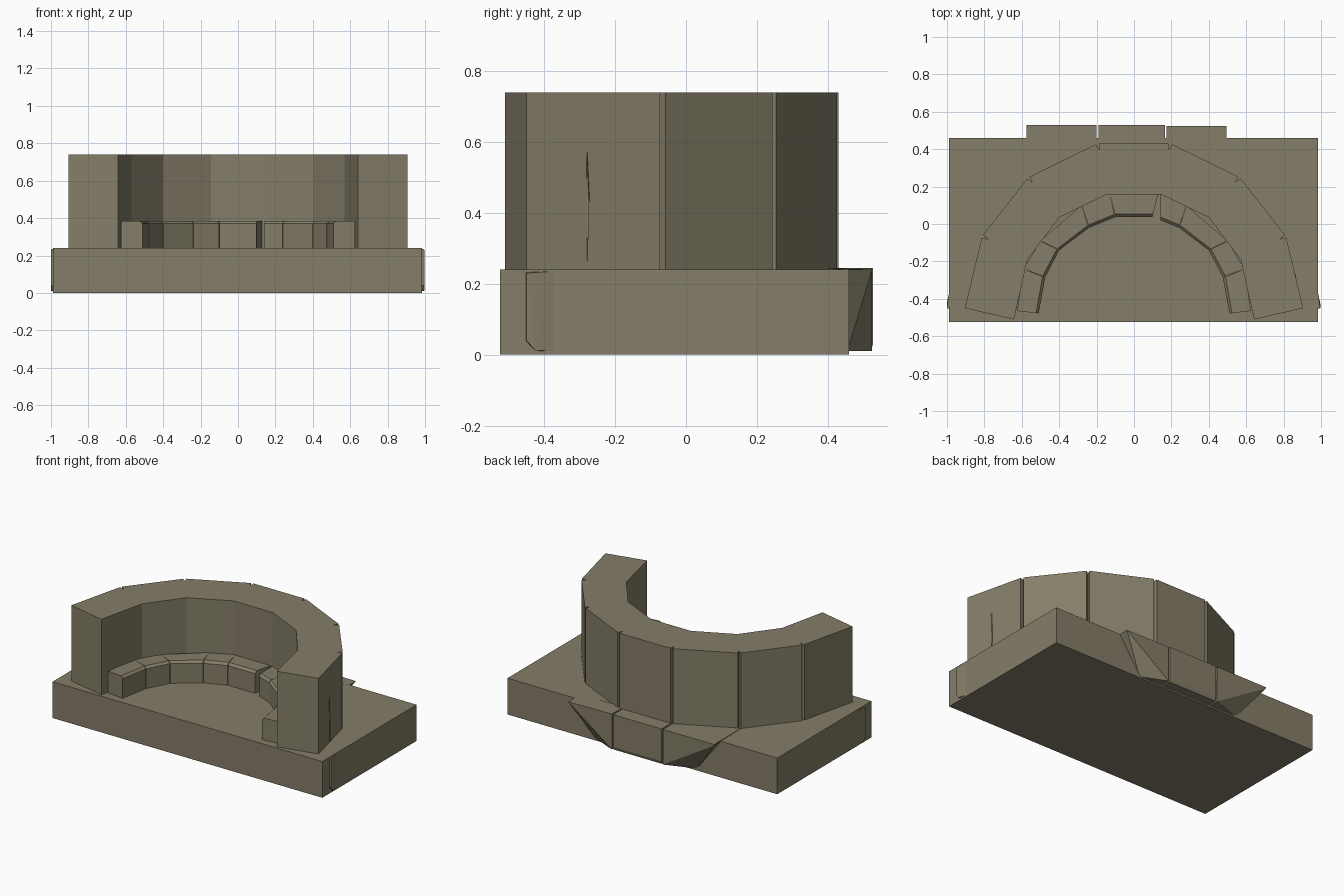
import bpy, bmesh
from mathutils import Vector

if "Cube" in bpy.data.objects:
    bpy.data.objects.remove(bpy.data.objects["Cube"], do_unlink=True)

STONE = (0.23, 0.205, 0.138, 1)
stone = bpy.data.materials.new("weathered stone")
stone.use_nodes = True
stone.diffuse_color = STONE
bsdf = stone.node_tree.nodes["Principled BSDF"]
bsdf.inputs["Base Color"].default_value = STONE
bsdf.inputs["Roughness"].default_value = 0.9


def finish(name, bm):
    bmesh.ops.recalc_face_normals(bm, faces=bm.faces)
    mesh = bpy.data.meshes.new(name)
    bm.to_mesh(mesh)
    bm.free()
    mesh.materials.append(stone)
    obj = bpy.data.objects.new(name, mesh)
    bpy.context.collection.objects.link(obj)
    return obj


def prism(name, outline, z0, z1):
    """Extrude a plan outline upwards."""
    bm = bmesh.new()
    face = bm.faces.new([bm.verts.new((x, y, z0)) for x, y in outline])
    grown = bmesh.ops.extrude_face_region(bm, geom=[face])["geom"]
    for v in grown:
        if isinstance(v, bmesh.types.BMVert):
            v.co.z = z1
    return finish(name, bm)


def hull(name, points):
    """Faceted stone wrapped around a few corners."""
    bm = bmesh.new()
    for p in points:
        bm.verts.new(p)
    bmesh.ops.convex_hull(bm, input=bm.verts)
    bmesh.ops.dissolve_limit(bm, angle_limit=0.01, verts=bm.verts, edges=bm.edges)
    return finish(name, bm)


def mirrored(half):
    return half + [(-x, y) for x, y in reversed(half)]


# Rectangular base slab
BASE_TOP = 0.24
prism("base_slab", [(-0.99, -0.525), (0.985, -0.525), (0.985, 0.46), (-0.99, 0.46)], 0, BASE_TOP)

# Curved wall with a narrow joint cut into each outer corner
outer = [Vector(p) for p in mirrored([(-0.905, -0.45), (-0.812, -0.065), (-0.565, 0.25), (-0.195, 0.43)])]
inner = mirrored([(-0.642, -0.51), (-0.57, -0.19), (-0.4, 0.035), (-0.145, 0.158)])
plan = [outer[0]]
for before, corner, after in zip(outer, outer[1:], outer[2:]):
    plan += [corner + (before - corner).normalized() * 0.01,
             corner - (corner - Vector((0, -0.45))).normalized() * 0.035,
             corner + (after - corner).normalized() * 0.008]
plan += [outer[-1]] + inner[::-1]
prism("curved_wall", plan, BASE_TOP, 0.74)

# Low ledge of separate stones along the inside of the wall
ledge_front = mirrored([(-0.51, -0.48), (-0.475, -0.285), (-0.4, -0.14), (-0.24, -0.02), (-0.1, 0.037)])
ledge_back = mirrored([(-0.625, -0.465), (-0.59, -0.24), (-0.5, -0.09), (-0.28, 0.1), (-0.13, 0.165)])
LEDGE_TOP = 0.385
for i in range(len(ledge_front) - 1):
    a, b = Vector(ledge_front[i]), Vector(ledge_front[i + 1])
    c, d = Vector(ledge_back[i + 1]), Vector(ledge_back[i])
    if i == 5:  # open wedge beside the middle stone
        a, d = a.lerp(b, 0.3), d.lerp(c, 0.08)
    a, b = a.lerp(b, 0.01), b.lerp(a, 0.01)
    corners = [(p.x, p.y, BASE_TOP) for p in (a, b, c, d)]
    corners += [(p.x, p.y, LEDGE_TOP) for p in (c, d, a.lerp(d, 0.12), b.lerp(c, 0.12))]
    corners += [(p.x, p.y, LEDGE_TOP - 0.015) for p in (a, b)]
    hull(f"ledge_stone_{i + 1}", corners)

# Facing stones projecting from the back of the base
LIP = BASE_TOP + 0.004
hull("back_stone_middle", [(x, y, z) for x in (-0.19, 0.165)
                           for y, z in ((0.4, 0.01), (0.52, 0.01), (0.528, 0.03), (0.528, LIP), (0.4, LIP))])
hull("back_stone_left", [(0.175, 0.4, 0.01), (0.175, 0.525, 0.01), (0.175, 0.525, LIP), (0.175, 0.4, LIP),
                         (0.34, 0.455, 0.01), (0.34, 0.4, LIP), (0.495, 0.525, BASE_TOP), (0.495, 0.45, BASE_TOP)])
hull("back_stone_right", [(-0.2, 0.3, 0.01), (-0.2, 0.525, 0.01), (-0.2, 0.528, LIP), (-0.2, 0.3, LIP),
                          (-0.4, 0.455, 0.01), (-0.575, 0.528, LIP), (-0.575, 0.25, LIP),
                          (-0.575, 0.528, BASE_TOP - 0.004)])

# Thin chips on both ends of the base
for name, side, x0 in (("left", 1, 0.985), ("right", -1, 0.99)):
    hull(f"base_chip_{name}", [(side * x, y, z) for x, y, z in (
        (x0 - 0.02, -0.455, 0.235), (x0 - 0.02, -0.455, 0.04), (x0 - 0.02, -0.425, 0.01),
        (x0, -0.375, 0.01), (x0, -0.375, 0.235),
        (x0 + 0.011, -0.45, 0.23), (x0 + 0.011, -0.45, 0.04), (x0 + 0.011, -0.425, 0.012))])

# Sliver of stone on the left outer wall face
hull("wall_sliver", [(0.85, -0.28, 0.25), (0.867, -0.278, 0.25), (0.867, -0.28, 0.57),
                     (0.85, -0.272, 0.57), (0.867, -0.273, 0.41)])
